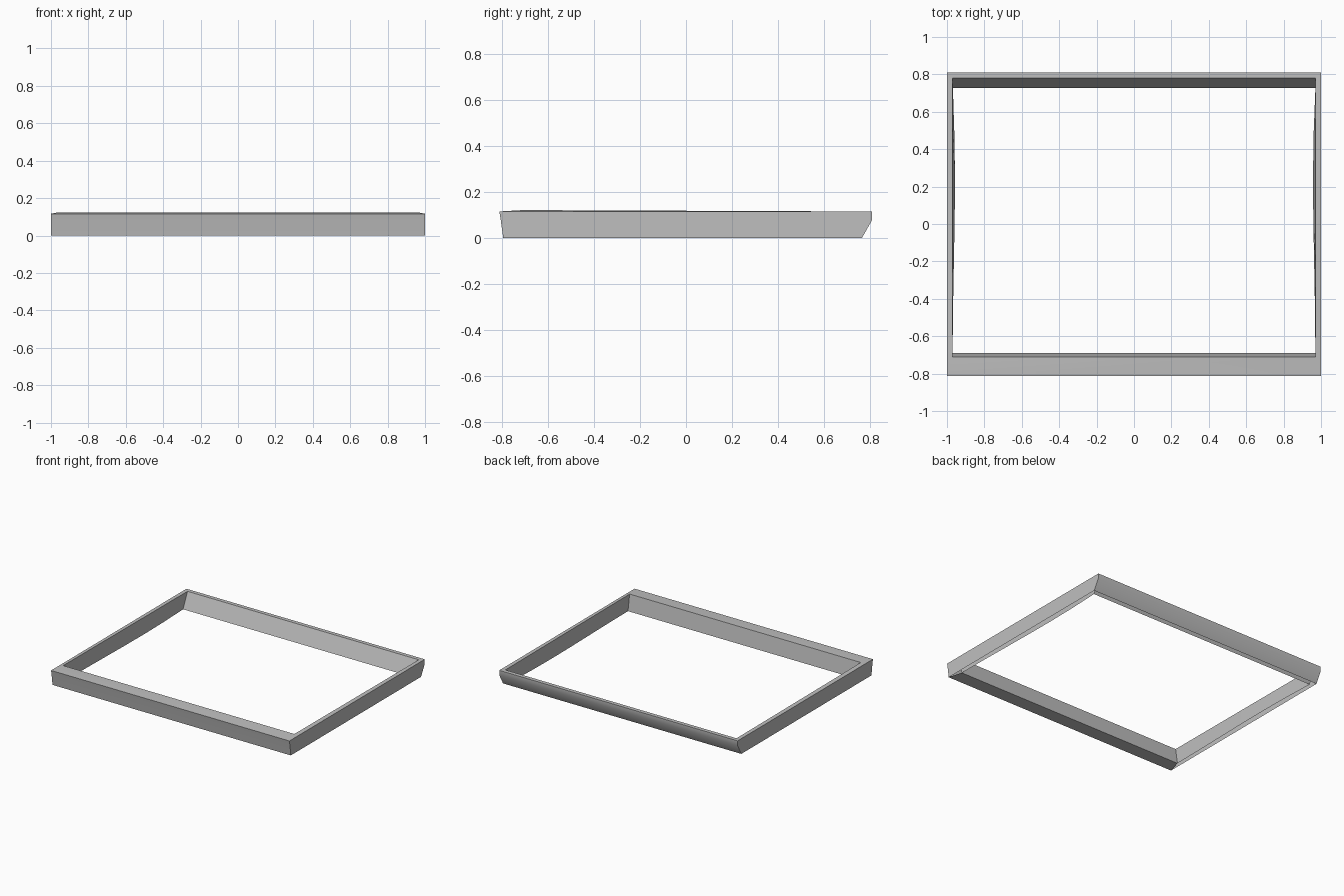
import bpy
import bmesh
import math

cube = bpy.data.objects.get("Cube")
if cube:
    bpy.data.objects.remove(cube, do_unlink=True)

# Single painted grey
grey = bpy.data.materials.new("plain_grey")
grey.use_nodes = True
colour = (0.52, 0.52, 0.52, 1)
grey.diffuse_color = colour
grey.node_tree.nodes["Principled BSDF"].inputs["Base Color"].default_value = colour

STEPS = 6  # segments along each side rail


def ring(bm, half, front, back, z_front, z_back, bulge=0.0):
    """Counter-clockwise loop: front left corner, up the +x rail, down the -x rail."""
    rail = []
    for i in range(STEPS + 1):
        t = i / STEPS
        x = half - bulge * math.sin(math.pi * t ** 1.6)
        rail.append((x, front + (back - front) * t, z_front + (z_back - z_front) * t))
    points = rail + [(-x, y, z) for x, y, z in reversed(rail)]
    return [bm.verts.new(p) for p in points]


# Frame shell: outer skirt, top rim and inner skirt
bm = bmesh.new()
rings = [
    ring(bm, 1.0, -0.795, 0.765, 0.0, 0.0),
    ring(bm, 1.0, -0.806, 0.81, 0.08, 0.08),
    ring(bm, 1.0, -0.812, 0.81, 0.116, 0.116),
    ring(bm, 0.97, -0.71, 0.78, 0.122, 0.116),
    ring(bm, 0.97, -0.69, 0.727, 0.0, 0.0, 0.013),
]
count = len(rings[0])
for low, high in zip(rings, rings[1:]):
    for i in range(count):
        j = (i + 1) % count
        bm.faces.new((low[i], low[j], high[j], high[i]))

# Closed underside of the front rail; the other rails stay open below
outer, inner = rings[0], rings[-1]
bm.faces.new((inner[-1], inner[0], outer[0], outer[-1]))

mesh = bpy.data.meshes.new("rectangular_frame")
bm.to_mesh(mesh)
bm.free()
mesh.materials.append(grey)
frame = bpy.data.objects.new("rectangular_frame", mesh)
bpy.context.collection.objects.link(frame)

# Soft roll on the rear skirt, crisp edges elsewhere
bpy.ops.object.select_all(action='DESELECT')
frame.select_set(True)
bpy.context.view_layer.objects.active = frame
bpy.ops.object.shade_smooth_by_angle(angle=math.radians(35))
